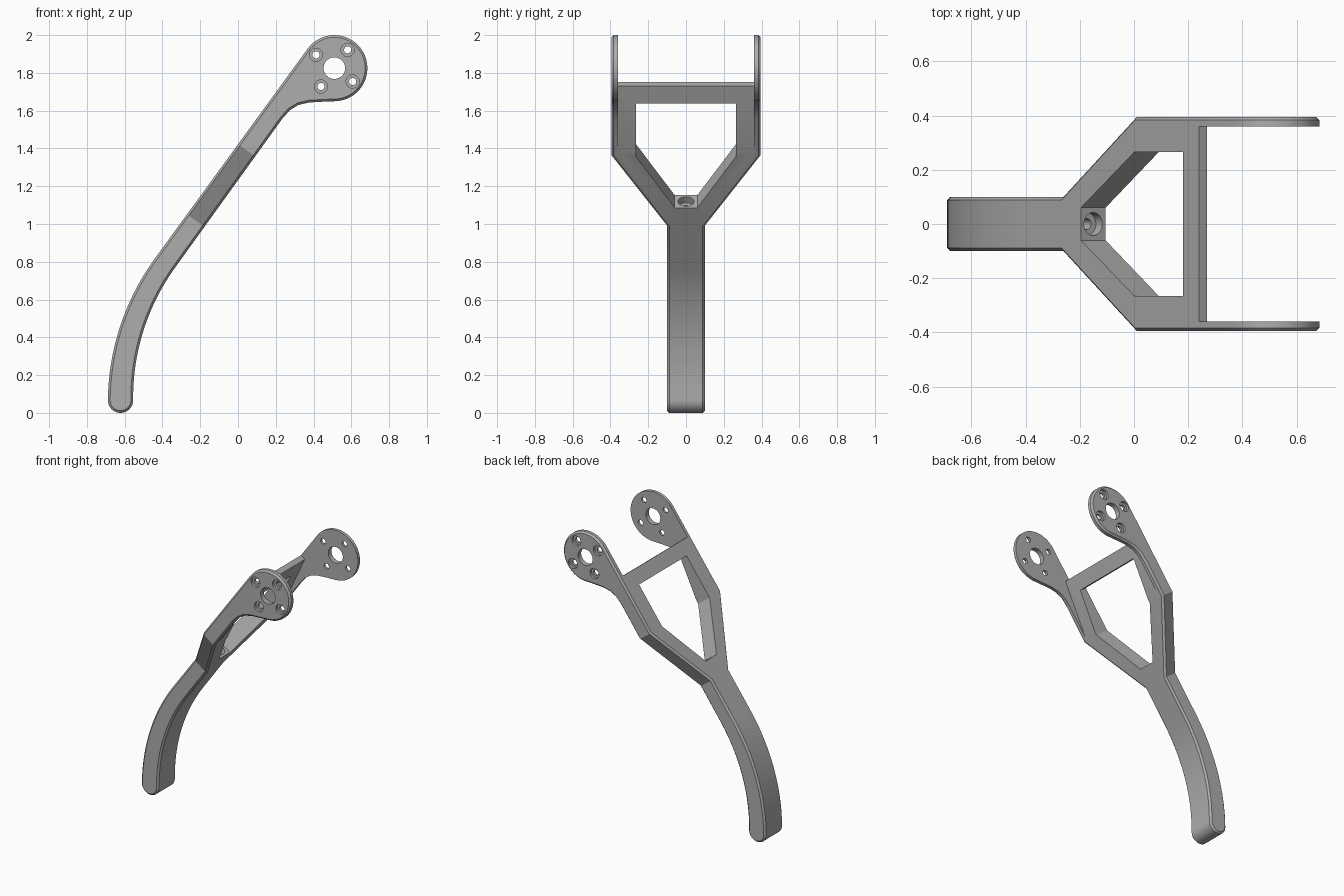
import bpy, bmesh, math
from math import sin, cos, radians
from mathutils import Vector

cube = bpy.data.objects.get("Cube")
if cube:
    bpy.data.objects.remove(cube)

# Inclined frame of the straight arm: U runs up the arm, W through its thickness
TILT = radians(53.9)
U = Vector((cos(TILT), 0, sin(TILT)))
W = Vector((sin(TILT), 0, -cos(TILT)))
X, Y, Z = Vector((1, 0, 0)), Vector((0, 1, 0)), Vector((0, 0, 1))
SHOULDER = Vector((0, 0, 1.424))
THICK = 0.115
EYE = Vector((0.51, 0, 1.825))
EYE_R = 0.175
OUTER, INNER = 0.395, 0.36


def prism(name, points, origin, a, b, depth, lo, hi):
    """Extrude a flat outline given on axes a, b along depth from lo to hi."""
    bm = bmesh.new()
    rings = [[bm.verts.new(origin + a * p + b * q + depth * d) for p, q in points]
             for d in (lo, hi)]
    bm.faces.new(rings[0])
    bm.faces.new(rings[1][::-1])
    n = len(points)
    for i in range(n):
        j = (i + 1) % n
        bm.faces.new((rings[0][i], rings[1][i], rings[1][j], rings[0][j]))
    bmesh.ops.recalc_face_normals(bm, faces=bm.faces)
    mesh = bpy.data.meshes.new(name)
    bm.to_mesh(mesh)
    bm.free()
    obj = bpy.data.objects.new(name, mesh)
    bpy.context.collection.objects.link(obj)
    return obj


def arc(cx, cz, r, start, end, steps):
    angles = [radians(start + (end - start) * i / steps) for i in range(steps + 1)]
    return [(cx + r * cos(t), cz + r * sin(t)) for t in angles]


def circle(r, steps=40):
    return arc(0, 0, r, 0, 360 * (steps - 1) / steps, steps - 1)


def apply(obj, kind, **settings):
    mod = obj.modifiers.new(kind.title(), kind)
    for key, value in settings.items():
        setattr(mod, key, value)
    bpy.context.view_layer.objects.active = obj
    bpy.ops.object.modifier_apply(modifier=mod.name)


def boolean(obj, cutter, operation="DIFFERENCE"):
    cutter.hide_render = True
    apply(obj, "BOOLEAN", operation=operation, solver="EXACT", object=cutter)
    bpy.data.objects.remove(cutter)


# Side profile: curved handle, straight arm, round eye
foot_x, foot_r = -0.622, 0.067
bend_r, steps = 1.238, 20
turn = math.pi / 2 - TILT
left, right = [], []
for i in range(steps + 1):
    t = turn * i / steps
    half = foot_r + (THICK / 2 - foot_r) * i / steps
    x = foot_x + bend_r * (1 - cos(t))
    z = foot_r + bend_r * sin(t)
    left.append((x - half * cos(t), z + half * sin(t)))
    right.append((x + half * cos(t), z - half * sin(t)))
foot = arc(foot_x, foot_r, foot_r, 180, 360, 16)[1:-1]
neck = [(0.235, 1.558), (0.275, 1.603), (0.32, 1.63), (0.375, 1.643), (0.44, 1.647)]
eye = arc(EYE.x, EYE.z, EYE_R, -88, 90 + math.degrees(TILT), 48)
profile = foot + right + neck + eye + left[::-1]
fork = prism("fork_lever", profile, Vector(), X, Z, Y, -0.6, 0.6)


def mirrored(half):
    return half + [(u, -y) for u, y in reversed(half)]


# Y-shaped outline seen square to the arm
outline = mirrored([(-2, 0.1), (-0.46, 0.1), (0, OUTER), (1.5, OUTER)])
boolean(fork, prism("outline", outline, SHOULDER, U, Y, W, -1, 1.5), "INTERSECT")
apply(fork, "BEVEL", width=0.012, segments=1, limit_method="ANGLE",
      angle_limit=radians(55), use_clamp_overlap=False)

# Gap between the side plates, leaving a tapering frame and crossbar
gap = [(0.095, 1.356), (0.27, 1.73), (0.235, 1.756), (-0.01, 1.93), (0, 2.2),
       (1, 2.2), (1, 1.18), (0.335, 1.18)]
boolean(fork, prism("gap", gap, Vector(), X, Z, Y, -INNER, INNER))

# Window through the fork
window_end = -0.335
window = mirrored([(window_end, 0.06), (0, 0.265), (0.306, 0.265)])
boolean(fork, prism("window", window, SHOULDER, U, Y, W, -0.2, 0.4))

# Stepped screw hole down into the handle
seat = SHOULDER + U * window_end + W * (THICK / 2)
for r, depth in ((0.042, 0.04), (0.02, 0.2)):
    boolean(fork, prism("screw_hole", circle(r), seat, W, Y, U, -depth, 0.05))

# Pivot hole and four counterbored holes through both plates
boolean(fork, prism("pivot_hole", circle(0.057), EYE, X, Z, Y, -1, 1))
for k in range(4):
    t = radians(54 + 90 * k)
    spot = EYE + X * (0.12 * cos(t)) + Z * (0.12 * sin(t))
    boolean(fork, prism("bolt_hole", circle(0.019, 24), spot, X, Z, Y, -1, 1))
    for lo, hi in ((-1, 0.018 - OUTER), (OUTER - 0.018, 1)):
        boolean(fork, prism("counterbore", circle(0.035, 28), spot, X, Z, Y, lo, hi))

# Plain grey finish
grey = bpy.data.materials.new("grey")
grey.use_nodes = True
colour = (0.42, 0.42, 0.42, 1)
grey.diffuse_color = colour
grey.node_tree.nodes["Principled BSDF"].inputs["Base Color"].default_value = colour
fork.data.materials.clear()
fork.data.materials.append(grey)

bpy.ops.object.select_all(action="DESELECT")
fork.select_set(True)
bpy.context.view_layer.objects.active = fork
bpy.ops.object.shade_smooth_by_angle(angle=radians(25))
